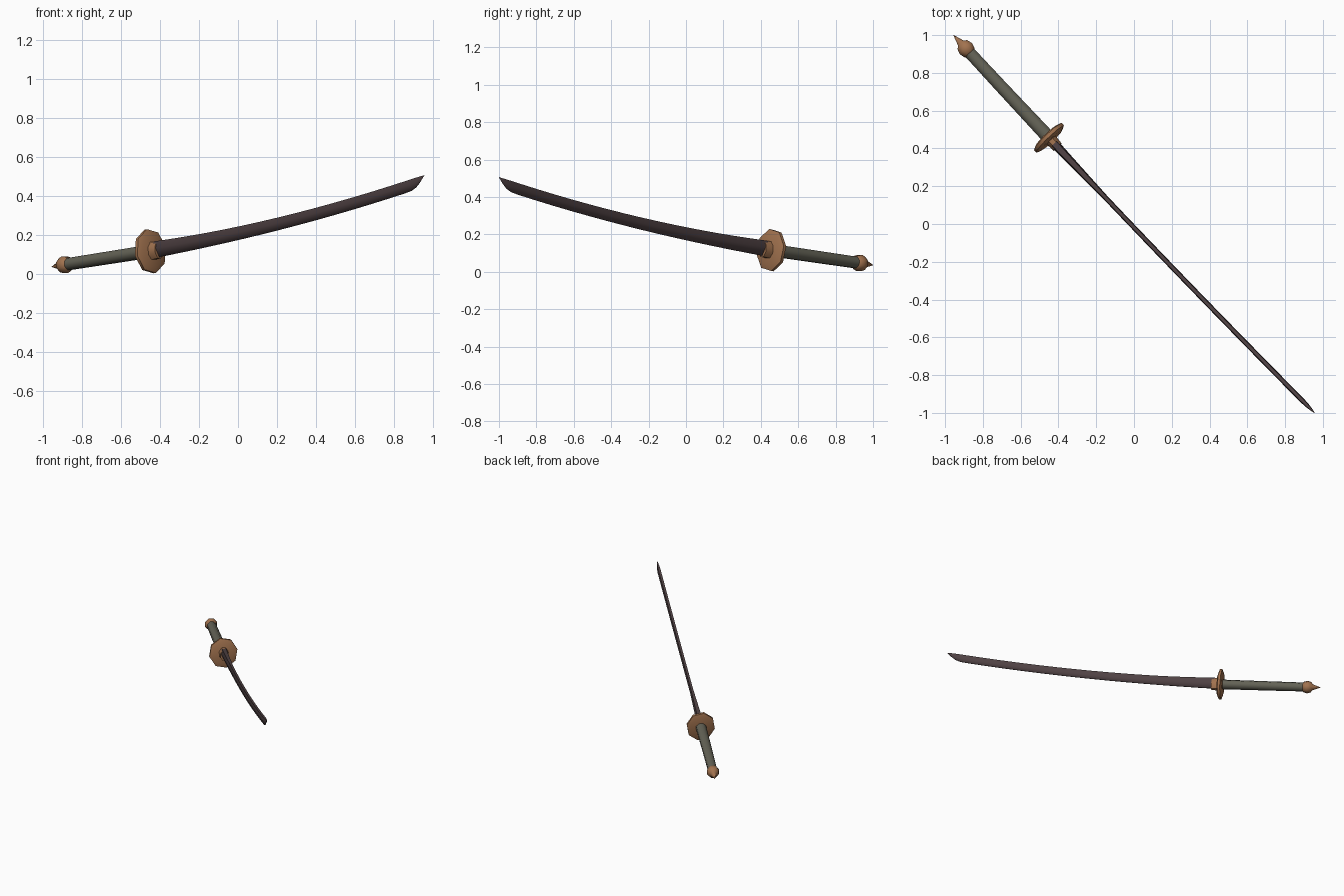
import bpy, bmesh, math
from mathutils import Vector

if "Cube" in bpy.data.objects:
    bpy.data.objects.remove(bpy.data.objects["Cube"])

L = Vector((0.691, -0.723, 0))   # horizontal direction of the sword
W = Vector((0.723, 0.691, 0))    # sideways
Z = Vector((0, 0, 1))


def material(name, col):
    m = bpy.data.materials.new(name)
    m.diffuse_color = (*col, 1)
    m.use_nodes = True
    m.node_tree.nodes["Principled BSDF"].inputs["Base Color"].default_value = m.diffuse_color
    return m


copper = material("copper", (0.36, 0.17, 0.078))
olive = material("olive wrap", (0.125, 0.122, 0.092))
steel = material("dark steel", (0.078, 0.053, 0.056))


def axis_point(u):
    """Point under the sword's axis, with its slight sideways bow."""
    return L * u - W * 0.013 * (1 - (u / 1.383) ** 2)


def loft(name, rings, mat, smooth):
    """Skin a list of equal-length point rings and cap both ends."""
    bm = bmesh.new()
    vs = [[bm.verts.new(p) for p in r] for r in rings]
    n = len(rings[0])
    for a, b in zip(vs, vs[1:]):
        for i in range(n):
            j = (i + 1) % n
            bm.faces.new((a[i], a[j], b[j], b[i]))
    bm.faces.new(vs[0])
    bm.faces.new(vs[-1])
    bmesh.ops.recalc_face_normals(bm, faces=bm.faces)
    me = bpy.data.meshes.new(name)
    bm.to_mesh(me)
    bm.free()
    me.materials.append(mat)
    ob = bpy.data.objects.new(name, me)
    bpy.context.collection.objects.link(ob)
    bpy.context.view_layer.objects.active = ob
    ob.select_set(True)
    bpy.ops.object.shade_smooth_by_angle(angle=math.radians(smooth))
    ob.select_set(False)
    return ob


# straight hilt axis, tilted slightly upward
SLOPE = 0.107
AX = (L + Z * SLOPE).normalized()
UP = W.cross(AX)
UP = UP if UP.z > 0 else -UP


def hilt_ring(u, rw, rz, n=8, turn=0.0):
    c = axis_point(u) + Z * (0.116 + SLOPE * (u + 0.637))
    return [c + W * rw * math.cos(2 * math.pi * (i + turn) / n)
            + UP * rz * math.sin(2 * math.pi * (i + turn) / n) for i in range(n)]


def hilt_part(name, profile, mat, turn, smooth):
    return loft(name, [hilt_ring(u, a, b, 8, turn) for u, a, b in profile], mat, smooth)


hilt_part("pommel", [(-1.383, .001, .001), (-1.326, .021, .021), (-1.312, .038, .038),
                     (-1.285, .047, .047), (-1.258, .039, .039), (-1.243, .022, .022)],
          copper, 0.5, 60)
hilt_part("grip", [(-1.27, .034, .033), (-1.0, .036, .034), (-0.64, .039, .035)],
          olive, 0.5, 50)
hilt_part("guard", [(-0.659, .080, .088), (-0.650, .105, .115), (-0.632, .105, .115),
                    (-0.622, .080, .088)], copper, 0.25, 60)
hilt_part("collar", [(-0.635, .036, .050), (-0.575, .031, .046)], copper, 0.5, 50)


# curved blade: centre line is a shallow parabola
def blade_ring(u, h, t, cut=0.0):
    zc = 0.205 + 0.153 * u + 0.031 * u * u
    top, bot = zc + h / 2, zc - h / 2 + cut * h
    mid = bot + (top - bot) * 0.55
    pts = [(0.33 * t, top), (0.5 * t, mid), (0.08 * t, bot)]
    pts += [(-w, z) for w, z in reversed(pts)]
    return [axis_point(u) + W * w + Z * z for w, z in pts]


rings = []
N = 14
for i in range(N + 1):
    f = i / N
    t = 0.026 + 0.022 * max(0.0, 1 - f / 0.22)
    h = 0.063 + 0.020 * (1 - f) ** 3 - 0.003 * f
    rings.append(blade_ring(-0.60 + 1.84 * f, h, t))
# slanted tip
for u, t, cut in [(1.29, .026, .03), (1.325, .022, .2), (1.352, .015, .5), (1.383, .003, .98)]:
    rings.append(blade_ring(u, 0.060, t, cut))
loft("blade", rings, steel, 75)
